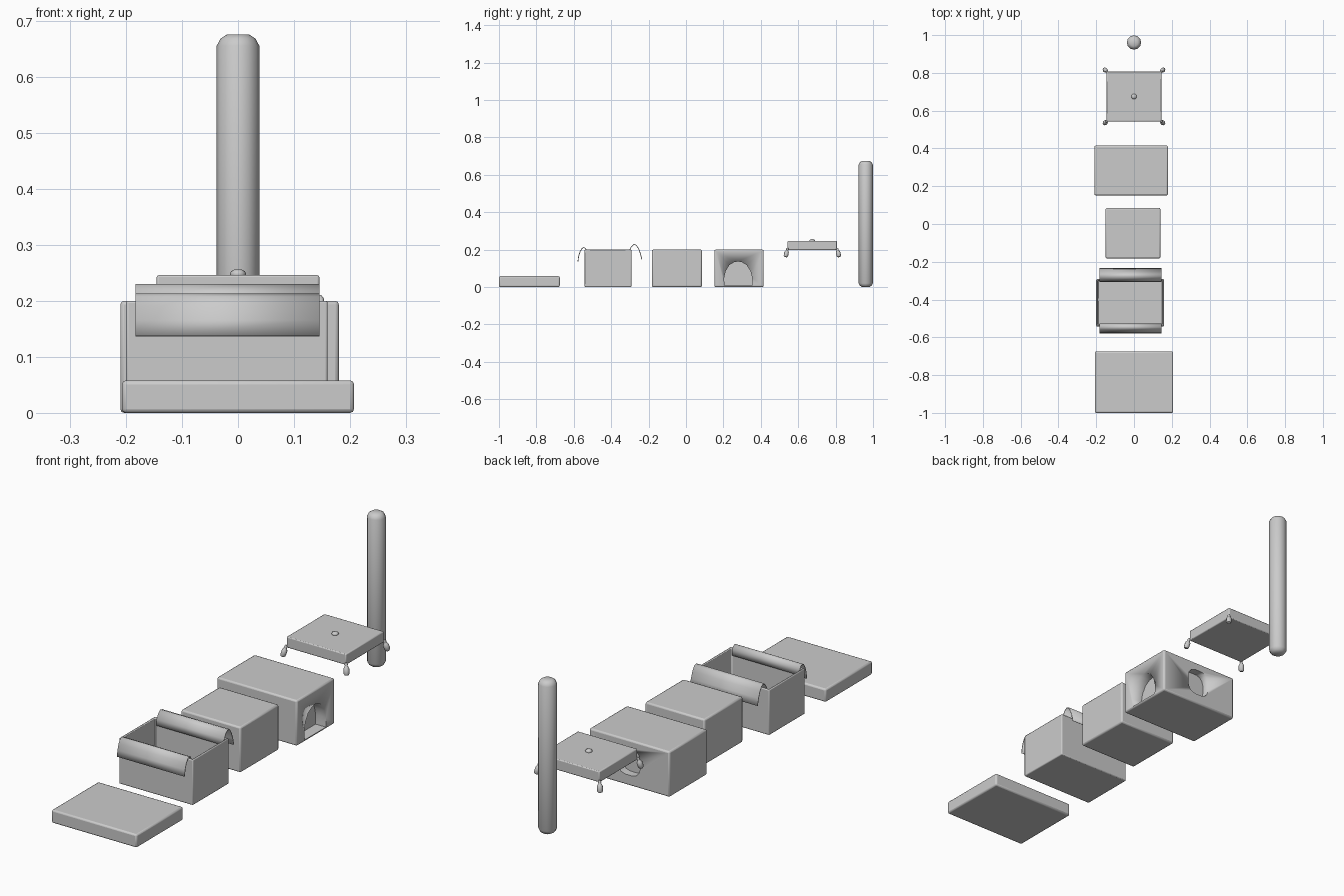
import bpy, bmesh, math
from mathutils import Vector

if "Cube" in bpy.data.objects:
    bpy.data.objects.remove(bpy.data.objects["Cube"])


def finish(name, bm, bevel=0.0, segs=2, angle=35):
    bmesh.ops.recalc_face_normals(bm, faces=bm.faces)
    me = bpy.data.meshes.new(name)
    bm.to_mesh(me)
    bm.free()
    ob = bpy.data.objects.new(name, me)
    bpy.context.collection.objects.link(ob)
    if bevel:
        m = ob.modifiers.new("bevel", 'BEVEL')
        m.width, m.segments = bevel, segs
    bpy.context.view_layer.objects.active = ob
    bpy.ops.object.select_all(action='DESELECT')
    ob.select_set(True)
    bpy.ops.object.shade_smooth_by_angle(angle=math.radians(angle))
    return ob


def box_mesh(x0, x1, y0, y1, z0, z1):
    bm = bmesh.new()
    bmesh.ops.create_cube(bm, size=1)
    for v in bm.verts:
        v.co = Vector((x1 if v.co.x > 0 else x0,
                       y1 if v.co.y > 0 else y0,
                       z1 if v.co.z > 0 else z0))
    return bm


def prism(points, direction):
    """Closed polygon pushed along a direction."""
    bm = bmesh.new()
    f = bm.faces.new([bm.verts.new(p) for p in points])
    r = bmesh.ops.extrude_face_region(bm, geom=[f])
    verts = [g for g in r['geom'] if isinstance(g, bmesh.types.BMVert)]
    bmesh.ops.translate(bm, verts=verts, vec=direction)
    return bm


def lathe(name, rings, sides, loc, tilt=None):
    """Round part from (radius, height) rings with capped ends."""
    bm = bmesh.new()
    loops = [[bm.verts.new((r * math.cos(2 * math.pi * i / sides),
                            r * math.sin(2 * math.pi * i / sides), z))
              for i in range(sides)] for r, z in rings]
    for a, b in zip(loops, loops[1:]):
        for i in range(sides):
            j = (i + 1) % sides
            bm.faces.new((a[i], a[j], b[j], b[i]))
    bm.faces.new(loops[0][::-1])
    bm.faces.new(loops[-1])
    ob = finish(name, bm, angle=50)
    ob.location = loc
    if tilt:
        ob.rotation_euler = tilt
    return ob


# base slab and plain block
finish("base_slab", box_mesh(-.207, .207, -1, -.675, 0, .058), .007)
finish("plain_block", box_mesh(-.15, .14, -.182, .085, 0, .2), .007)

# open bin with a deep cavity
bm = box_mesh(-.2, .16, -.542, -.292, 0, .2)
top = max(bm.faces, key=lambda f: f.calc_center_median().z)
bmesh.ops.inset_region(bm, faces=[top], thickness=.012)
r = bmesh.ops.extrude_face_region(bm, geom=[top])
bmesh.ops.translate(bm, vec=(0, 0, -.17),
                    verts=[g for g in r['geom'] if isinstance(g, bmesh.types.BMVert)])
bmesh.ops.delete(bm, geom=[top], context='FACES_ONLY')
finish("open_bin", bm, .005)


# thin curved flaps hooked over the bin rims
def flap(name, profile):
    bm = bmesh.new()
    rows = [[bm.verts.new((x, y, z)) for x in (-.183, .145)] for y, z in profile]
    for a, b in zip(rows, rows[1:]):
        bm.faces.new((a[0], a[1], b[1], b[0]))
    ob = finish(name, bm, angle=60)
    m = ob.modifiers.new("thickness", 'SOLIDIFY')
    m.thickness, m.offset = .004, 0


flap("front_flap", [(-.578, .137), (-.574, .165), (-.566, .19), (-.556, .206),
                    (-.547, .211), (-.537, .207), (-.53, .195), (-.528, .17)])
flap("rear_flap", [(-.305, .17), (-.302, .196), (-.292, .216), (-.278, .228),
                   (-.266, .224), (-.253, .204), (-.243, .177), (-.236, .147)])

# hutch with an arched doorway and a rounded window
hutch = finish("hutch", box_mesh(-.21, .18, .152, .415, 0, .2), .007)
arch = [(.205, .008), (.204, .05), (.212, .085), (.232, .118), (.258, .133), (.278, .137),
        (.298, .133), (.324, .118), (.345, .085), (.354, .05), (.353, .008)]
window = []
for k in range(16):
    a = 2 * math.pi * (k + .5) / 16
    c, s = math.cos(a), math.sin(a)
    window.append((-.012 + math.copysign(abs(c) ** .7, c) * .056,
                   math.copysign(abs(s) ** .7, s) * .06 + .105))
cutters = [("door_cutter", prism([(.2, y, z) for y, z in arch], (-.07, 0, 0))),
           ("window_cutter", prism([(x, .43, z) for x, z in window], (0, -.05, 0)))]
for name, bm in cutters:
    c = finish(name, bm)
    c.hide_render = True
    c.hide_set(True)
    m = hutch.modifiers.new(name, 'BOOLEAN')
    m.object, m.operation, m.solver = c, 'DIFFERENCE', 'EXACT'
    for i, mod in enumerate(list(hutch.modifiers)):
        if mod.type == 'NODES':
            hutch.modifiers.move(i, len(hutch.modifiers) - 1)

# tasselled cushion with a centre button
finish("cushion", box_mesh(-.145, .145, .543, .808, .198, .246), .004)
lathe("cushion_button", [(.013, 0), (.0145, .004), (.012, .009), (.006, .012)], 12, (0, .675, .244))
for sx in (-1, 1):
    for sy in (-1, 1):
        lathe("corner_tassel",
              [(.008, -.046), (.012, -.04), (.012, -.02), (.008, -.012),
               (.0055, -.008), (.007, -.003), (.004, .004)], 8,
              (sx * .146, .6755 + sy * .133, .205), (sy * .22, -sx * .22, 0))

# upright post with rounded ends
lathe("post", [(.02, 0), (.031, .007), (.038, .02), (.038, .655), (.031, .668), (.02, .675)],
      12, (0, .961, 0))
